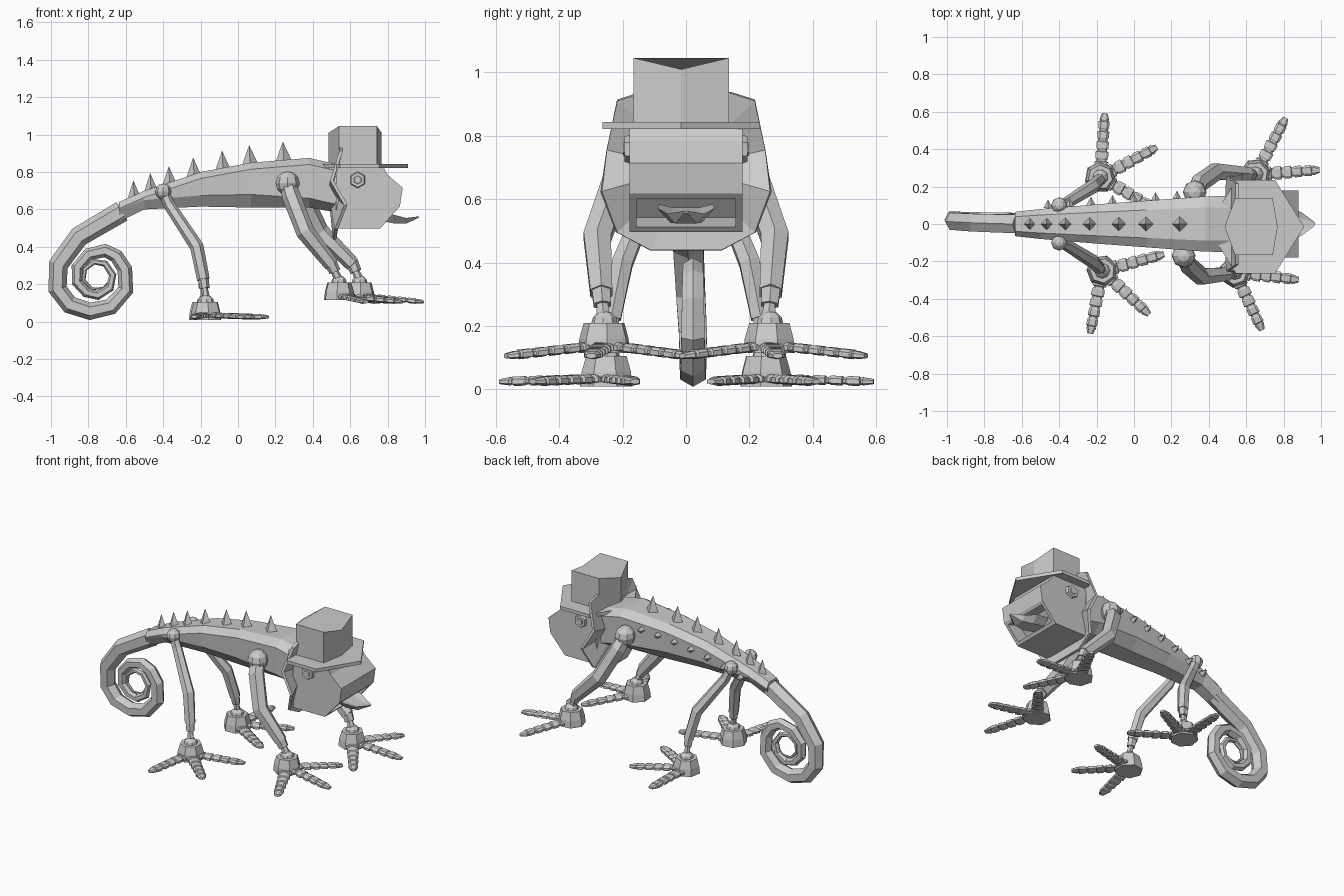
import bpy, bmesh, math
from mathutils import Vector, Matrix

if "Cube" in bpy.data.objects:
    bpy.data.objects.remove(bpy.data.objects["Cube"])


def make(name, bm):
    bmesh.ops.recalc_face_normals(bm, faces=bm.faces)
    me = bpy.data.meshes.new(name)
    bm.to_mesh(me)
    bm.free()
    ob = bpy.data.objects.new(name, me)
    bpy.context.collection.objects.link(ob)
    return ob


def loft(bm, rings):
    loops = [[bm.verts.new(p) for p in r] for r in rings]
    n = len(loops[0])
    for a, b in zip(loops, loops[1:]):
        for i in range(n):
            bm.faces.new((a[i], a[(i + 1) % n], b[(i + 1) % n], b[i]))
    bm.faces.new(loops[0][::-1])
    bm.faces.new(loops[-1])


def tube(bm, pts, radii, sides=6, side_axis=(0, 1, 0)):
    pts = [Vector(p) for p in pts]
    rings = []
    for i, p in enumerate(pts):
        t = (pts[min(i + 1, len(pts) - 1)] - pts[max(i - 1, 0)]).normalized()
        s = Vector(side_axis)
        s = (s - t * s.dot(t)).normalized()
        u = t.cross(s)
        rings.append([p + radii[i] * (math.cos(a) * s + math.sin(a) * u)
                      for a in (math.tau * (k + .5) / sides for k in range(sides))])
    loft(bm, rings)


def cone(bm, base, direction, r1, r2, h, sides, twist=0):
    d = Vector(direction).normalized()
    m = (Matrix.Translation(Vector(base) + d * h / 2)
         @ d.to_track_quat('Z', 'Y').to_matrix().to_4x4() @ Matrix.Rotation(twist, 4, 'Z'))
    bmesh.ops.create_cone(bm, cap_ends=True, segments=sides, radius1=r1, radius2=r2,
                          depth=h, matrix=m)


def ball(bm, p, r):
    bmesh.ops.create_uvsphere(bm, u_segments=8, v_segments=6, radius=r,
                              matrix=Matrix.Translation(p))


# Body: lofted eight-sided sections (x, top, low side edge, bottom, half width)
stations = [(-.635, .64, .60, .535, .065), (-.5, .70, .65, .60, .08),
            (-.2, .80, .675, .615, .105), (.07, .85, .68, .61, .125),
            (.38, .875, .66, .61, .148), (.58, .83, .615, .575, .15)]
bm = bmesh.new()
rings = []
for x, top, low, bot, w in stations:
    half = [(.6 * w, top), (w, top - .035), (.95 * w, low), (.5 * w, bot)]
    rings.append([(x, y, z) for y, z in half] + [(x, -y, z) for y, z in half[::-1]])
loft(bm, rings)
make("body", bm)


def back_height(x):
    for a, b in zip(stations, stations[1:]):
        if a[0] <= x <= b[0]:
            return a[1] + (b[1] - a[1]) * (x - a[0]) / (b[0] - a[0])


# Spikes down the spine, and a smaller row on the left flank
bm = bmesh.new()
for i, x in enumerate((-.555, -.465, -.365, -.235, -.08, .065, .245)):
    z = back_height(x) - .01
    cone(bm, (x, 0, z), (-.05, 0, 1), .033 + .002 * i, 0, .09 + .003 * i, 4)
make("back_spikes", bm)
bm = bmesh.new()
for i in range(7):
    x = -.46 + .115 * i
    cone(bm, (x, .086 + .048 * (i / 6), back_height(x) - .07), (0, 1, .1), .024, 0, .045, 4)
make("flank_spikes", bm)

# Tail: tapering spiral
path = [(-.62, .59), (-.85, .455), (-.96, .305), (-.965, .175), (-.9, .09), (-.79, .055),
        (-.68, .08), (-.6, .17), (-.605, .28), (-.65, .35), (-.71, .38), (-.8, .36),
        (-.86, .29), (-.86, .21), (-.81, .155), (-.75, .14), (-.685, .18), (-.67, .25),
        (-.71, .31), (-.77, .32), (-.82, .28), (-.825, .22), (-.78, .175), (-.72, .18), (-.69, .22)]
n = len(path) - 1
bm = bmesh.new()
tube(bm, [(x, .022 * min(1, i / 3), z) for i, (x, z) in enumerate(path)],
     [.055 * (1 - i / n) ** .9 + .002 for i in range(n + 1)])
make("tail", bm)


# Feet: domed ankle on a stepped palm with three ringed toes
def foot(name, x, y, z, heading, slope):
    bm = bmesh.new()
    cone(bm, (0, 0, .01), (0, 0, 1), .085, .08, .045, 7)
    cone(bm, (0, 0, .055), (0, 0, 1), .08, .066, .05, 7)
    ball(bm, (0, 0, .1), .043)
    for k in (-1, 0, 1):
        a = math.radians(58 * k)
        d, s = Vector((math.cos(a), math.sin(a), 0)), Vector((-math.sin(a), math.cos(a), 0))
        prof = []
        for j in range(5):
            w, t = .036 - .002 * j, .04 + .054 * j
            prof += [(t, w * .8, .011), (t + .008, w, .015),
                     (t + .042, w * 1.05, .015), (t + .046, w * .78, .011)]
        prof += [(.31, .026, .013), (.343, .015, .008)]
        rings = []
        for t, w, h in prof:
            c = d * t + Vector((0, 0, .035 - slope * t))
            rings.append([c + s * (w * u) + Vector((0, 0, h * v)) for u, v in
                          ((1, -.6), (1, .4), (.6, 1), (-.6, 1), (-1, .4), (-1, -.6), (0, -1))])
        loft(bm, rings)
    ob = make(name, bm)
    ob.location = (x, y, z)
    ob.rotation_euler.z = math.radians(heading)


foot("rear_left_foot", -.18, .25, 0, 28, .03)
foot("rear_right_foot", -.17, -.25, 0, -43, .03)
foot("front_left_foot", .65, .265, .105, 4, .1)
foot("front_right_foot", .54, -.257, .105, -7, .1)


# Legs: joint ball, bent tube, cuff and thin ankle bone
def leg(name, pts, radii, joint, ankle):
    bm = bmesh.new()
    ball(bm, pts[0], joint)
    tube(bm, pts, radii)
    end, ankle = Vector(pts[-1]), Vector(ankle)
    r = radii[-1]
    mid = end.lerp(ankle, .45)
    tube(bm, [end.lerp(ankle, -.1), mid], [r * .85, r * .78])
    tube(bm, [mid, ankle], [r * .5, r * .65])
    make(name, bm)


for side, s, ax in (("left", 1, -.18), ("right", -1, -.17)):
    leg("rear_%s_leg" % side,
        [(-.4, .1 * s, .695), (-.365, .11 * s, .62), (-.22, .2 * s, .40), (-.185, .235 * s, .225)],
        [.028, .031, .037, .034], .043, (ax, .25 * s, .12))
for side, s, dx in (("left", 1, .06), ("right", -1, 0)):
    leg("front_%s_leg" % side,
        [(.265 + dx, .17 * s, .74), (.285 + dx, .215 * s, .67), (.36 + dx * 1.3, .28 * s, .48),
         (.50 + dx * 1.9, .267 * s, .305)],
        [.042, .05, .05, .04], .064, (.54 + dx * 1.83, .26 * s, .22))

# Neck frill: thin faceted collar behind the head
half = [(.56, .14, .935), (.56, .217, .91), (.51, .25, .755),
        (.585, .265, .625), (.535, .217, .495), (.525, .112, .44)]
bm = bmesh.new()
hub = bm.verts.new((.5, 0, .70))
rim = [bm.verts.new(p) for p in half + [(x, -y, z) for x, y, z in half[::-1]]]
for i, v in enumerate(rim):
    bm.faces.new((hub, v, rim[(i + 1) % len(rim)]))
ob = make("neck_frill", bm)
ob.modifiers.new("thickness", 'SOLIDIFY').thickness = .018

# Head: extruded side profile with a recessed mouth
prof = [(.525, .83), (.775, .83), (.80, .785), (.88, .715), (.866, .618), (.76, .497), (.525, .497)]
bm = bmesh.new()
loft(bm, [[(x, y, z) for x, z in prof] for y in (-.178, .178)])
bm.normal_update()
bmesh.ops.recalc_face_normals(bm, faces=bm.faces)
mouth = max(bm.faces, key=lambda f: f.normal.dot(Vector((.75, 0, -.66))))
bmesh.ops.inset_region(bm, faces=[mouth], thickness=.03)
inner = bmesh.ops.extrude_discrete_faces(bm, faces=[mouth])["faces"][0]
bmesh.ops.translate(bm, verts=inner.verts, vec=(-.09, 0, .03))
make("head", bm)

# Tongue: pointed and curling up at the tip
bm = bmesh.new()
tong = [(.74, .565, .085, .022), (.83, .55, .09, .024), (.90, .54, .06, .016), (.968, .56, .008, .003)]
loft(bm, [[(x, w * u, z + h * v) for u, v in
           ((1, .9), (.5, .4), (-.5, .4), (-1, .9), (-.55, -1), (.55, -1))] for x, z, w, h in tong])
make("tongue", bm)

# Eyes: hexagonal discs with a raised pupil
bm = bmesh.new()
for s in (-1, 1):
    cone(bm, (.64, .17 * s, .758), (0, s, 0), .047, .04, .024, 6)
    cone(bm, (.64, .19 * s, .758), (0, s, 0), .024, .02, .009, 6)
make("eyes", bm)

# Hat: hexagonal brim and crown with raised side edges
bm = bmesh.new()
brim = [(.39, 0), (.545, .249), (.755, .249), (.91, 0), (.755, -.249), (.545, -.249)]
loft(bm, [[(x, y - .015, z) for x, y in brim] for z in (.822, .844)])
make("hat_brim", bm)
bm = bmesh.new()
crown = [(.485, 0, 1.01), (.54, .151, 1.046), (.742, .151, 1.046),
         (.768, 0, 1.01), (.742, -.151, 1.046), (.54, -.151, 1.046)]
loft(bm, [[(x, y - .015, .84) for x, y, z in crown], [(x, y - .015, z) for x, y, z in crown]])
make("hat_crown", bm)
